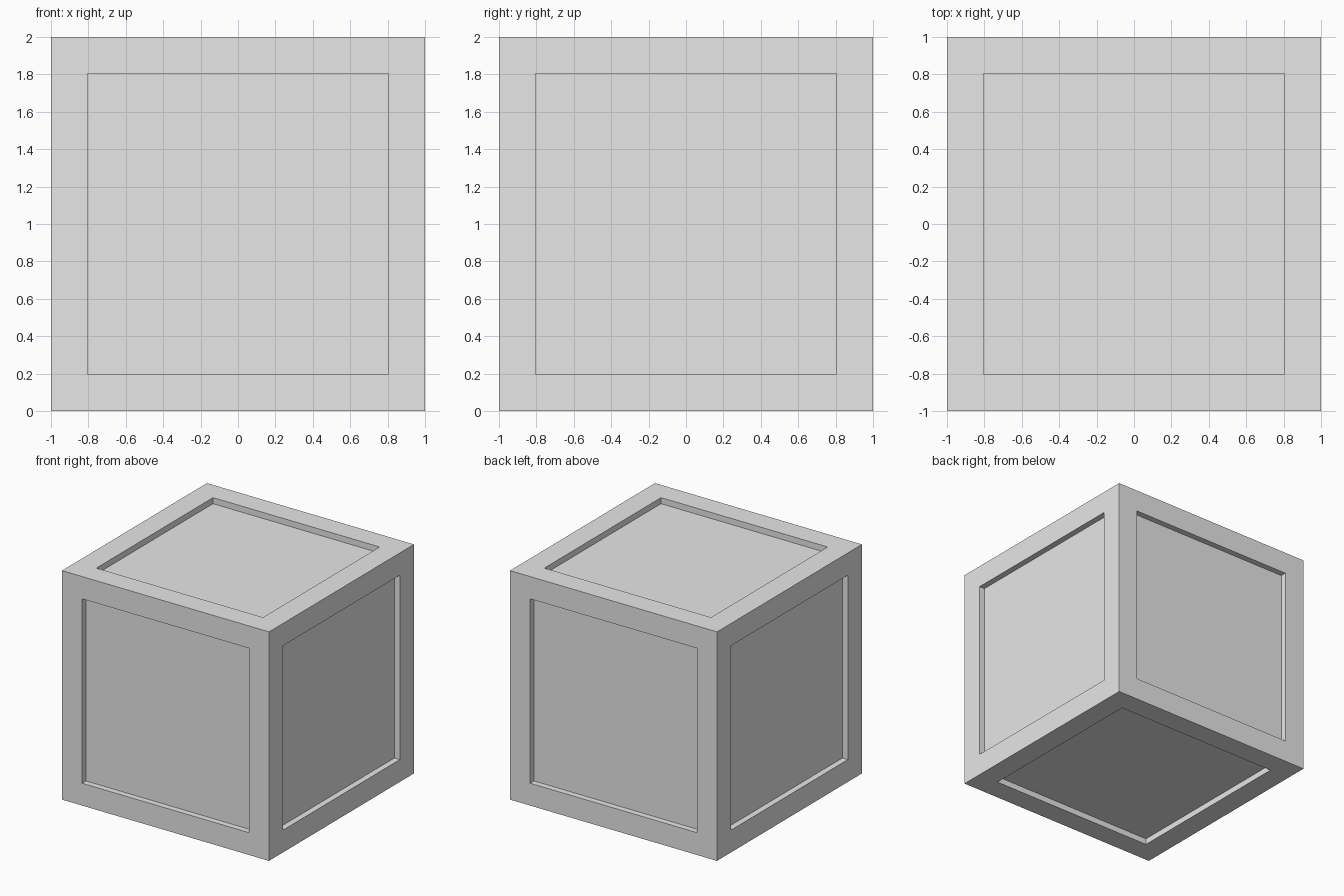
import bpy
import bmesh

SIZE = 2.0
FRAME = 0.195    # width of the border on every side
DEPTH = 0.053    # how far each panel is sunk

default = bpy.data.objects.get("Cube")
if default:
    bpy.data.objects.remove(default, do_unlink=True)

# Single plain grey
grey = bpy.data.materials.new("light_grey")
grey.use_nodes = True
colour = (0.8, 0.8, 0.8, 1.0)
grey.diffuse_color = colour
grey.node_tree.nodes["Principled BSDF"].inputs["Base Color"].default_value = colour

# Crate body: a cube with a square panel inset on all six sides
bm = bmesh.new()
bmesh.ops.create_cube(bm, size=SIZE)
panels = bm.faces[:]
bmesh.ops.inset_individual(bm, faces=panels, thickness=FRAME, use_even_offset=True)

# Sink each panel straight inwards, leaving upright walls
for face in bmesh.ops.extrude_discrete_faces(bm, faces=panels)["faces"]:
    face.normal_update()
    bmesh.ops.translate(bm, verts=face.verts[:], vec=face.normal * -DEPTH)

# Stand it on the ground
bmesh.ops.translate(bm, verts=bm.verts[:], vec=(0, 0, SIZE / 2))
bmesh.ops.recalc_face_normals(bm, faces=bm.faces[:])

mesh = bpy.data.meshes.new("panelled_crate")
bm.to_mesh(mesh)
bm.free()
mesh.materials.append(grey)
crate = bpy.data.objects.new("panelled_crate", mesh)
bpy.context.collection.objects.link(crate)
